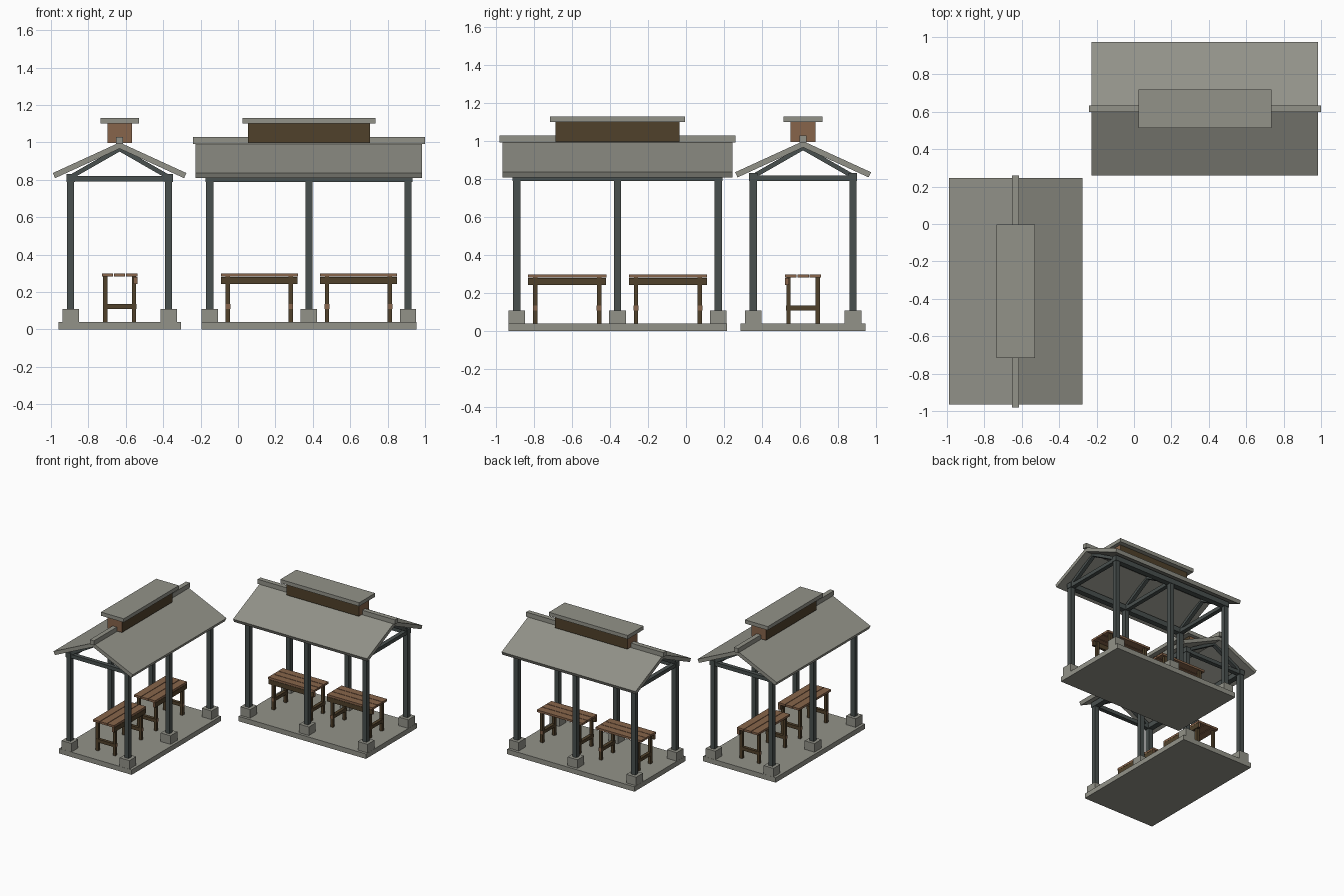
import bpy, bmesh, math
from mathutils import Matrix, Vector

if "Cube" in bpy.data.objects:
    bpy.data.objects.remove(bpy.data.objects["Cube"])


def material(name, rgb):
    m = bpy.data.materials.new(name)
    m.diffuse_color = (*rgb, 1)
    m.use_nodes = True
    m.node_tree.nodes["Principled BSDF"].inputs["Base Color"].default_value = m.diffuse_color
    return m


STONE = material("grey stone", (0.29, 0.29, 0.25))
STEEL = material("dark grey green", (0.066, 0.08, 0.077))
WOOD = material("light brown wood", (0.245, 0.13, 0.07))
DARK = material("dark brown wood", (0.08, 0.053, 0.024))


def box(name, frame, center, size, mat, rot=0.0, end_axis=None):
    """Box in the pavilion's frame, tilted about its long axis; end faces may be light wood."""
    bm = bmesh.new()
    bmesh.ops.create_cube(bm, size=1)
    bmesh.ops.scale(bm, vec=size, verts=bm.verts)
    if end_axis is not None:
        bm.normal_update()
        for f in bm.faces:
            if abs(f.normal[end_axis]) > 0.9:
                f.material_index = 1
    bm.transform(frame @ Matrix.Translation(center) @ Matrix.Rotation(rot, 4, 'X'))
    me = bpy.data.meshes.new(name)
    bm.to_mesh(me)
    bm.free()
    me.materials.append(mat)
    if end_axis is not None:
        me.materials.append(WOOD)
    ob = bpy.data.objects.new(name, me)
    bpy.context.collection.objects.link(ob)
    return ob


def table(frame, u):
    # three top planks
    for k in (-1, 0, 1):
        box("table_plank", frame, (u, k * 0.0645, 0.291), (0.412, 0.06, 0.017), WOOD)
    # apron board along one side
    box("table_apron", frame, (u, -0.085, 0.262), (0.41, 0.02, 0.038), DARK, end_axis=0)
    for s in (-1, 1):
        for t in (-1, 1):
            box("table_leg", frame, (u + s * 0.168, t * 0.077, 0.161),
                (0.023, 0.023, 0.243), DARK)
        # cross rails: low stretcher and top bearer
        box("table_stretcher", frame, (u + s * 0.168, 0, 0.123),
            (0.026, 0.18, 0.027), DARK, end_axis=1)


def pavilion(frame):
    # floor slab
    box("floor_slab", frame, (0, 0, 0.02), (1.15, 0.656, 0.04), STONE)
    for s in (-1, 1):
        v = s * 0.262
        # posts on stone footings
        for u in (-0.53, 0, 0.53):
            box("footing", frame, (u, v, 0.075), (0.088, 0.088, 0.07), STONE)
            box("post", frame, (u, v, 0.465), (0.038, 0.038, 0.71), STEEL)
            # sloping rafter
            a, b = Vector((u, s * 0.25, 0.822)), Vector((u, 0, 0.965))
            d = b - a
            box("rafter", frame, (a + b) / 2, (0.03, d.length, 0.024), STEEL,
                rot=math.atan2(d.z, d.y) if s < 0 else math.atan2(-d.z, -d.y))
        # long beam over the posts
        box("wall_beam", frame, (0, v, 0.81), (1.106, 0.045, 0.042), STEEL)
        # roof panel
        slope = math.atan(0.458)
        length, thick = 0.393, 0.03
        n = Vector((0, s * math.sin(slope), math.cos(slope)))
        along = Vector((0, s * math.cos(slope), -math.sin(slope)))
        c = Vector((0, 0, 1.0)) + along * (length / 2) - n * (thick / 2)
        box("roof_panel", frame, c, (1.21, length, thick), STONE, rot=-s * slope)
    # tie beams between post pairs
    for u in (-0.53, 0, 0.53):
        box("tie_beam", frame, (u, 0, 0.805), (0.034, 0.55, 0.03), STEEL)
    # ridge cap and raised vent
    box("ridge_cap", frame, (0, 0, 1.01), (1.24, 0.037, 0.037), STONE)
    box("roof_vent", frame, (0, 0, 1.049), (0.652, 0.13, 0.106), DARK, end_axis=0)
    box("vent_cap", frame, (0, 0, 1.115), (0.712, 0.205, 0.03), STONE)
    for u in (-0.265, 0.265):
        table(frame, u)


pavilion(Matrix.Translation((0.379, 0.616, 0)))
pavilion(Matrix.Translation((-0.633, -0.36, 0)) @ Matrix.Rotation(math.pi / 2, 4, 'Z'))
